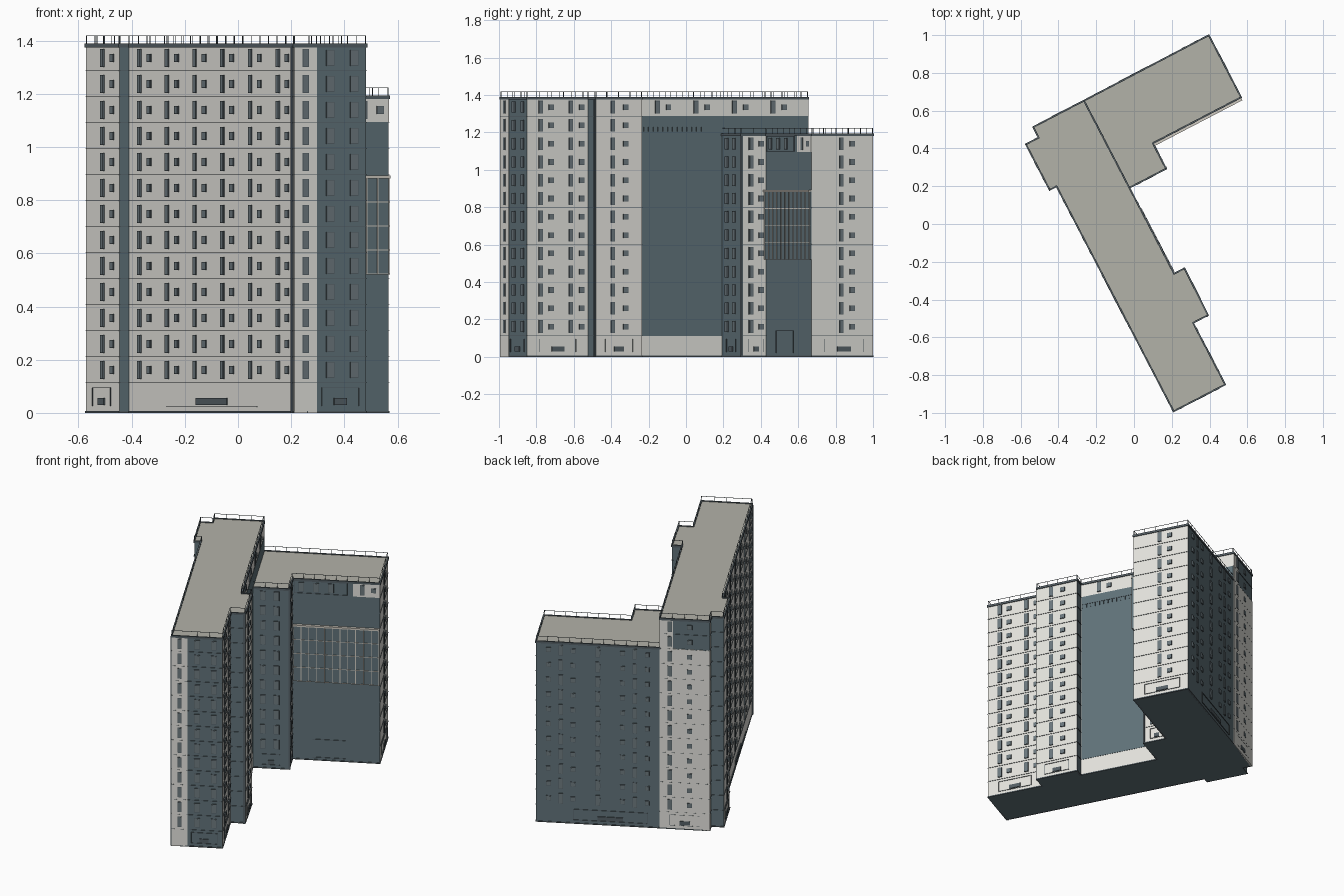
import bpy, bmesh, math
from mathutils import Vector, Matrix

if "Cube" in bpy.data.objects:
    bpy.data.objects.remove(bpy.data.objects["Cube"])

TURN = Matrix.Rotation(math.radians(27.5), 4, 'Z')
FLOOR0, FLOOR = 0.113, 0.0978


def material(name, r, g, b):
    m = bpy.data.materials.new(name)
    m.diffuse_color = (r, g, b, 1)
    m.use_nodes = True
    m.node_tree.nodes["Principled BSDF"].inputs["Base Color"].default_value = m.diffuse_color
    return m


CREAM = material("cream wall", 0.77, 0.765, 0.72)
BLUE = material("slate blue wall", 0.118, 0.168, 0.192)
ROOF = material("roof grey", 0.45, 0.445, 0.395)
TRIM = material("dark trim", 0.09, 0.115, 0.13)
GLASS = material("window glass", 0.15, 0.19, 0.21)
MULLION = material("tan mullion", 0.62, 0.59, 0.53)


def finish(bm, name, *mats):
    bmesh.ops.recalc_face_normals(bm, faces=bm.faces)
    bm.transform(TURN)
    me = bpy.data.meshes.new(name)
    bm.to_mesh(me)
    bm.free()
    for m in mats:
        me.materials.append(m)
    ob = bpy.data.objects.new(name, me)
    bpy.context.collection.objects.link(ob)


def wall_box(bm, edge, s0, s1, z0, z1, d0, d1, mat=0):
    """Box on a wall: s along the wall, z up, d outwards."""
    p, q = (Vector((*c, 0)) for c in edge)
    t = (q - p).normalized()
    n = Vector((t.y, -t.x, 0))
    ring = [p + t * s + n * d for s, d in ((s0, d0), (s1, d0), (s1, d1), (s0, d1))]
    lo = [bm.verts.new(v + Vector((0, 0, z0))) for v in ring]
    hi = [bm.verts.new(v + Vector((0, 0, z1))) for v in ring]
    fs = [bm.faces.new(lo[::-1]), bm.faces.new(hi)]
    fs += [bm.faces.new((lo[i], lo[i - 3], hi[i - 3], hi[i])) for i in range(4)]
    for f in fs:
        f.material_index = mat


def length(edge):
    return math.dist(*edge)


# footprints, counter-clockwise, before turning
A, B, C, D = (-.271, -.976), (.035, -.976), (.035, -.608), (.124, -.608)
E, F, J, K = (.128, -.332), (.066, -.332), (.066, .701), (-.236, .701)
L, N, O, M = (-.236, .638), (-.312, .638), (-.312, .367), (-.271, .367)
G, S, R, Q, P = (.066, .182), (.285, .182), (.285, .334), (.812, .334), (.812, .703)
TALL, LOW = [A, B, C, D, E, F, J, K, L, N, O, M], [G, S, R, Q, P, J]
TALL_H, LOW_H = 1.385, 1.19


def edges(pts):
    return list(zip(pts, pts[1:] + pts[:1]))


# building bodies: roofs grey, walls blue or cream by direction
def body(name, pts, h):
    bm = bmesh.new()
    lo, hi = ([bm.verts.new((*p, z)) for p in pts] for z in (0, h))
    bm.faces.new(lo[::-1])
    bm.faces.new(hi)
    for i in range(len(pts)):
        bm.faces.new((lo[i - 1], lo[i], hi[i], hi[i - 1]))
    bmesh.ops.recalc_face_normals(bm, faces=bm.faces)
    for f in bm.faces:
        n = f.normal
        f.material_index = 2 if n.z > .5 else 1 if n.z < -.5 else int(abs(n.y) > .5)
    finish(bm, name, CREAM, BLUE, ROOF)


body("tall_block", TALL, TALL_H)
body("low_block", LOW, LOW_H)

# painted wall panels that differ from the directional rule
bm = bmesh.new()
wall_box(bm, (A, B), 0, .096, 0, 1.38, -.01, .003, 0)
wall_box(bm, (J, K), 0, length((J, K)), 0, 1.19, -.01, .003, 0)
wall_box(bm, (J, K), .0, .08, 1.19, 1.38, -.01, .003, 0)
wall_box(bm, (R, Q), .365, .527, 1.095, 1.185, -.01, .003, 0)
wall_box(bm, (F, J), .005, 1.033, .113, 1.288, -.01, .002, 1)
finish(bm, "wall_panels", CREAM, BLUE)

# coping, plinth and roof railings
cop, rail = bmesh.new(), bmesh.new()
for pts, h in ((TALL, TALL_H), (LOW, LOW_H)):
    for e in edges(pts):
        if e == (J, G):
            continue
        n = length(e)
        wall_box(cop, e, -.004, n + .004, h - .010, h + .004, -.004, .005)
        wall_box(cop, e, -.003, n + .003, 0, .007, -.01, .003)
        wall_box(rail, e, 0, n, h + .032, h + .0345, -.004, -.002)
        k = max(1, round(n / .07))
        for i in range(k + 1):
            s = n * i / k
            wall_box(rail, e, s - .0012, s + .0012, h, h + .034, -.004, -.002)
# balcony railing high on the big blue recess
wall_box(rail, (F, J), .01, .39, 1.228, 1.230, .006, .008)
for i in range(14):
    wall_box(rail, (F, J), .01 + i * .029, .012 + i * .029, 1.205, 1.23, .002, .008)
finish(cop, "roof_coping_and_plinth", TRIM)
finish(rail, "railings", TRIM)

# floor joint lines and corner downpipes
bm = bmesh.new()
for pts, floors in ((TALL, 13), (LOW, 11)):
    for e in edges(pts):
        if e in ((F, J), (J, G), (R, Q), (P, J), (G, S)):
            continue
        w = .0013 if e in ((M, A), (N, O)) else .0004
        for k in range(floors):
            z = FLOOR0 + k * FLOOR
            wall_box(bm, e, 0, length(e), z - w, z + w, -.005, .0035)
for e, s, h in (((M, A), length((M, A)) - .008, 1.38), ((C, D), .082, 1.38), ((S, R), .004, 1.19)):
    wall_box(bm, e, s - .005, s + .005, 0, h, -.005, .007)
finish(bm, "joints_and_downpipes", TRIM)

# windows: framed plates, (width, height) by kind
SIZE = {'slit': (.026, .068), 'small': (.030, .030), 'wide': (.034, .060), 'dash': (.03, .030)}
bm = bmesh.new()


def window(edge, t, k, kind):
    w, h = SIZE[kind]
    s, z = length(edge) * t, FLOOR0 + k * FLOOR + .049
    wall_box(bm, edge, s - w / 2, s + w / 2, z - h / 2, z + h / 2, -.004, .005, 0)
    w, h = w - .006, h - .006
    wall_box(bm, edge, s - w / 2, s + w / 2, z - h / 2, z + h / 2, -.004, .006, 1)


COLUMNS = [
    ((N, O), 13, 0, [(.5, 'slit'), (.79, 'small')]),
    ((M, A), 13, 0, [(.065 + .168 * i, 'slit') for i in range(6)]
     + [(.125 + .167 * i, 'small') for i in range(6)]),
    ((A, B), 13, 0, [(.155, 'slit'), (.5, 'wide'), (.83, 'wide')]),
    ((B, C), 13, 0, [(.22, 'slit'), (.39, 'small'), (.71, 'slit'), (.89, 'small')]),
    ((D, E), 13, 0, [(.36, 'slit'), (.64, 'small')]),
    ((F, J), 13, 12, [(.12 + .225 * i, 'slit') for i in range(4)]
     + [(.185 + .225 * i, 'small') for i in range(4)]),
    ((J, K), 13, 0, [(.2, 'slit'), (.6, 'small')]),
    ((G, S), 11, 0, [(.27, 'wide'), (.65, 'wide')]),
    ((S, R), 11, 0, [(.4, 'slit'), (.8, 'small')]),
    ((R, Q), 11, 10, [(.1, 'wide'), (.27, 'wide'), (.44, 'wide'), (.8, 'slit'), (.93, 'small')]),
    ((Q, P), 11, 0, [(.48, 'slit'), (.66, 'small')]),
    ((P, J), 11, 0, [(.1 + .2 * i, 'dash') for i in range(5)] + [(.2 + .3 * i, 'slit') for i in range(3)]),
]
for edge, top, first, cols in COLUMNS:
    for k in range(first, top):
        for t, kind in cols:
            window(edge, t, k, kind)
finish(bm, "windows", TRIM, GLASS)

# ground floor vents inside thin outlines
bm = bmesh.new()


def outline(edge, a, b, z0, z1, w=.0015):
    for s0, s1, u0, u1 in ((a, b, z0, z0 + w), (a, b, z1 - w, z1), (a, a + w, z0, z1), (b - w, b, z0, z1)):
        wall_box(bm, edge, s0, s1, u0, u1, 0, .004)


for edge, t0, t1 in (((M, A), .23, .78), ((N, O), .2, .75), ((A, B), .38, .9), ((B, C), .2, .8),
                     ((D, E), .2, .8), ((Q, P), .2, .85), ((S, R), .3, .9), ((G, S), .25, .75),
                     ((P, J), .3, .9), ((J, K), .2, .8)):
    a, b = length(edge) * t0, length(edge) * t1
    if edge == (M, A):
        wall_box(bm, edge, a, b, .022, .0245, 0, .004)
    else:
        outline(edge, a, b, .025, .096)
    c, w = (a + b) / 2, (b - a) * .17
    wall_box(bm, edge, c - w, c + w, .030, .056, 0, .006)
# entrance door frame and upper window surround on the low wing
outline((R, Q), .12, .32, .02, .14)
outline((R, Q), .01, .33, 1.098, 1.18, .002)
finish(bm, "vents_and_door", TRIM)

# curtain wall grid on the low wing
bm = bmesh.new()
span = length((R, Q))
wall_box(bm, (R, Q), .004, span, .52, .885, 0, .010, 1)
for i in range(12):
    s = .006 + i * (span - .01) / 11
    wall_box(bm, (R, Q), s - .002, s + .002, .52, .885, 0, .014, 0)
for i in range(5):
    z = .522 + i * .0905
    wall_box(bm, (R, Q), .004, span, z - .0018, z + .0018, 0, .013, 0)
wall_box(bm, (R, Q), 0, span, .882, .892, 0, .018, 0)
finish(bm, "curtain_wall", MULLION, BLUE)
